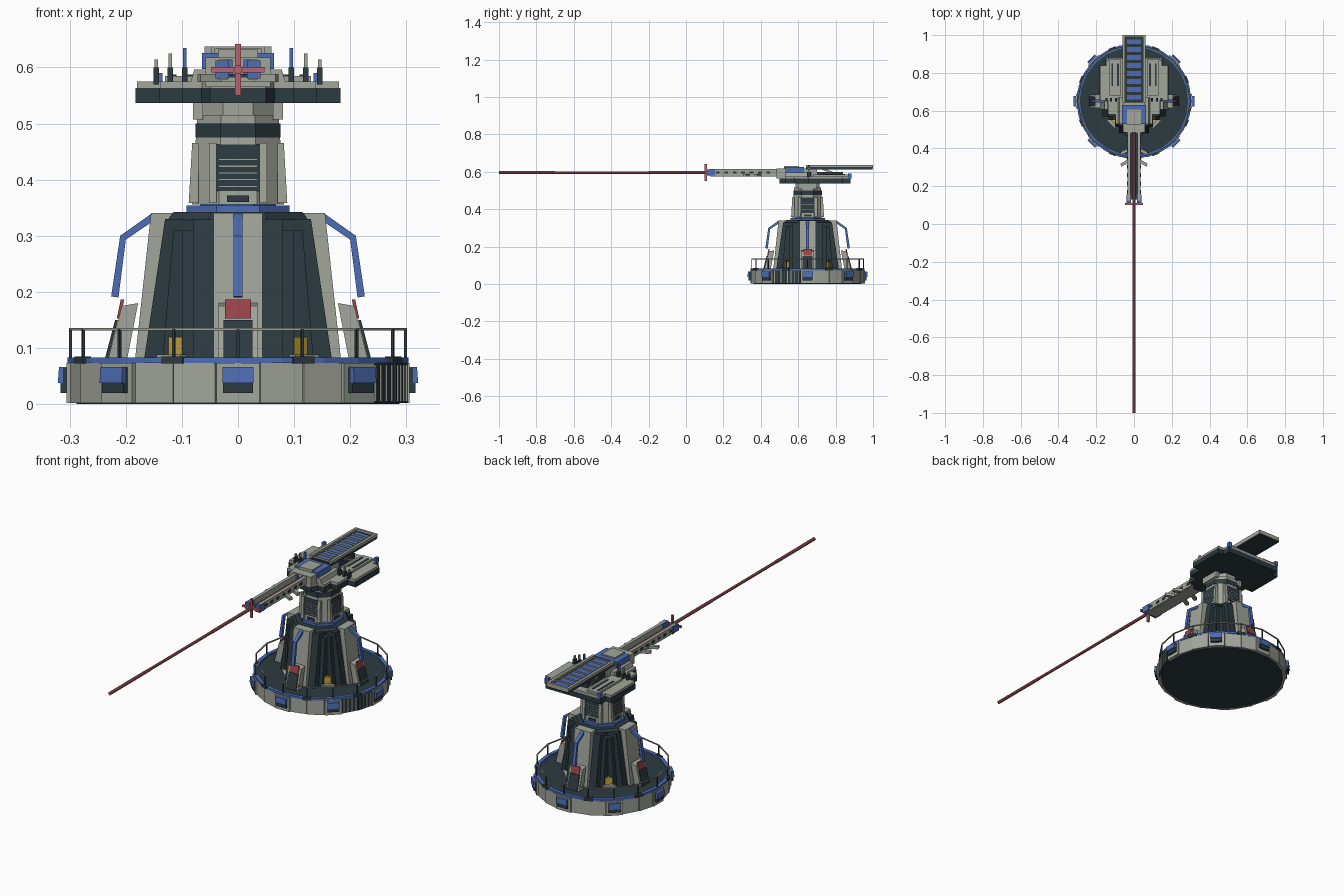
import bpy, bmesh, math
from mathutils import Matrix, Vector

CY = 0.65  # tower axis position in y


def material(name, col):
    m = bpy.data.materials.new(name)
    m.diffuse_color = (*col, 1)
    return m


GRAY = material("warm gray", (0.36, 0.38, 0.325))
DARK = material("dark slate", (0.026, 0.043, 0.052))
BLUE = material("blue", (0.075, 0.155, 0.47))
RED = material("brick red", (0.33, 0.055, 0.065))
ROSE = material("rose red", (0.50, 0.13, 0.16))
GOLD = material("gold", (0.60, 0.39, 0.045))


def make(name, bm, mat):
    bmesh.ops.recalc_face_normals(bm, faces=bm.faces)
    me = bpy.data.meshes.new(name)
    bm.to_mesh(me)
    bm.free()
    me.materials.append(mat)
    ob = bpy.data.objects.new(name, me)
    bpy.context.collection.objects.link(ob)
    return ob


def extrude(name, mat, pts, vec, mtx=Matrix()):
    """Closed outline of 3D points swept along vec."""
    bm = bmesh.new()
    f = bm.faces.new([bm.verts.new(p) for p in pts])
    res = bmesh.ops.extrude_face_region(bm, geom=[f])
    new = [v for v in res["geom"] if isinstance(v, bmesh.types.BMVert)]
    bmesh.ops.translate(bm, verts=new, vec=vec)
    bm.transform(mtx)
    return make(name, bm, mat)


def box(name, mat, x0, x1, y0, y1, z0, z1):
    pts = [(x0, y0, z0), (x1, y0, z0), (x1, y1, z0), (x0, y1, z0)]
    return extrude(name, mat, pts, Vector((0, 0, z1 - z0)))


def pair(name, mat, x0, x1, *rest):
    box(name + "_right", mat, x0, x1, *rest)
    box(name + "_left", mat, -x1, -x0, *rest)


def fin(name, mat, prof, w, deg, off=0):
    """(radius, z) outline, half width w, turned deg about the tower axis."""
    m = Matrix.Translation((0, CY, 0)) @ Matrix.Rotation(math.radians(deg), 4, 'Z')
    return extrude(name, mat, [(r, off - w, z) for r, z in prof], Vector((0, 2 * w, 0)), m)


def rect(r0, r1, z0, z1):
    return [(r0, z0), (r1, z0), (r1, z1), (r0, z1)]


def frustum(name, mat, r0, r1, z0, z1, n=8):
    bm = bmesh.new()
    k = 1 / math.cos(math.pi / n)
    bmesh.ops.create_cone(bm, cap_ends=True, segments=n, radius1=r0 * k, radius2=r1 * k, depth=z1 - z0,
                          matrix=Matrix.Translation((0, CY, (z0 + z1) / 2)) @ Matrix.Rotation(math.pi / n, 4, 'Z'))
    return make(name, bm, mat)


def ring(name, mat, r0, r1, z0, z1, n):
    bm = bmesh.new()
    loops = []
    for i in range(n):
        a = 2 * math.pi * i / n
        loops.append([bm.verts.new((r * math.cos(a), CY + r * math.sin(a), z)) for r, z in rect(r0, r1, z0, z1)])
    for i in range(n):
        p, q = loops[i], loops[(i + 1) % n]
        for j in range(4):
            k = (j + 1) % 4
            bm.faces.new((p[j], p[k], q[k], q[j]))
    return make(name, bm, mat)


def rod(name, mat, r, y0, y1, z, n=10):
    pts = [(r * math.cos(2 * math.pi * i / n), y0, z + r * math.sin(2 * math.pi * i / n)) for i in range(n)]
    return extrude(name, mat, pts, Vector((0, y1 - y0, 0)))


# --- round base, deck and lamps ---
frustum("base_drum", DARK, 0.288, 0.288, 0.0, 0.076, 24)
for i in range(24):
    r = 0.306 if i % 3 == 0 else (0.299 if i % 3 == 1 else 0.302)
    dark = i in (22, 23)
    fin("base_plank", DARK if dark else GRAY, rect(0.27, r, 0.002, 0.073), 0.0385, i * 15)
    if dark:
        for j in range(4):
            fin("vent_rib", GRAY, rect(r, r + 0.003, 0.005, 0.07), 0.002, i * 15, -0.03 + j * 0.02)
ring("deck_edge", BLUE, 0.287, 0.304, 0.073, 0.083, 24)
for i in range(8):
    fin("lamp_body", DARK, rect(0.29, 0.316, 0.02, 0.064), 0.027, i * 45)
    fin("lamp_glass", BLUE, [(0.312, 0.038), (0.321, 0.038), (0.319, 0.066), (0.295, 0.066), (0.295, 0.064), (0.312, 0.064)], 0.028, i * 45)
    fin("deck_clip", DARK, rect(0.292, 0.307, 0.072, 0.085), 0.02, i * 45 + 22.5)

# --- railing ---
ring("hand_rail", GRAY, 0.296, 0.301, 0.131, 0.136, 16)
for i in range(16):
    fin("rail_post", DARK, rect(0.296, 0.301, 0.08, 0.134), 0.0025, i * 22.5)

# --- tower: core, four legs with flanks, struts and consoles ---
frustum("tower_core", DARK, 0.115, 0.10, 0.07, 0.335)
frustum("tower_cap", DARK, 0.125, 0.115, 0.328, 0.342)
for k in range(4):
    a = k * 90
    fin("leg", GRAY, [(0.05, 0.075), (0.184, 0.075), (0.155, 0.341), (0.05, 0.341)], 0.044, a)
    fin("leg_flank", DARK, [(0.05, 0.075), (0.168, 0.075), (0.13, 0.33), (0.05, 0.33)], 0.08, a)
    fin("leg_outer_flank", DARK, [(0.05, 0.075), (0.135, 0.075), (0.115, 0.31), (0.05, 0.31)], 0.1, a)
    fin("strut", BLUE, [(0.15, 0.327), (0.2, 0.293), (0.213, 0.19), (0.226, 0.192), (0.21, 0.3), (0.152, 0.341)], 0.008, a)
    fin("console", GRAY, [(0.198, 0.078), (0.232, 0.078), (0.207, 0.175), (0.178, 0.18)], 0.035, a)
    fin("console_grille", DARK, [(0.232, 0.078), (0.238, 0.078), (0.219, 0.15), (0.214, 0.15)], 0.026, a)
    for j in range(5):
        z = 0.09 + j * 0.012
        r = 0.2355 - (z - 0.078) * 0.26
        fin("console_slat", GRAY, rect(r - 0.002, r + 0.0015, z, z + 0.002), 0.022, a)
    fin("console_screen", RED, [(0.209, 0.153), (0.216, 0.153), (0.209, 0.186), (0.203, 0.186)], 0.023, a)
    # crates in the corners between legs
    d = a + 45
    fin("crate_pad", GRAY, rect(0.11, 0.175, 0.074, 0.088), 0.03, d)
    fin("crate", GOLD, rect(0.125, 0.158, 0.086, 0.12), 0.017, d)
    fin("crate_back", GRAY, rect(0.11, 0.126, 0.08, 0.148), 0.012, d)

# --- collar and upper column ---
frustum("collar_lower", BLUE, 0.092, 0.092, 0.34, 0.354)
frustum("collar_upper", BLUE, 0.068, 0.068, 0.35, 0.361)
frustum("column", GRAY, 0.082, 0.075, 0.356, 0.476)
for k in range(4):
    a = k * 90
    m = lambda z: 0.082 - (z - 0.356) * 0.058
    for s in (-1, 1):
        fin("column_rib", GRAY, [(0.07, 0.358), (m(0.358) + 0.006, 0.358), (m(0.465) + 0.006, 0.465), (0.07, 0.465)], 0.007, a, s * 0.045)
    fin("column_grille", DARK, [(0.07, 0.38), (m(0.38) + 0.002, 0.38), (m(0.463) + 0.002, 0.463), (0.07, 0.463)], 0.038, a)
    for j in range(5):
        z = 0.387 + j * 0.012
        fin("column_slat", GRAY, rect(0.07, m(z) + 0.003, z, z + 0.002), 0.034, a)
    fin("column_vent", DARK, rect(0.07, 0.085, 0.36, 0.372), 0.02, a)
frustum("neck_band", DARK, 0.076, 0.076, 0.475, 0.5)
frustum("neck", GRAY, 0.073, 0.073, 0.499, 0.515)
frustum("neck_core", GRAY, 0.065, 0.065, 0.514, 0.54)
pair("neck_bracket", GRAY, 0.062, 0.08, 0.6, 0.7, 0.507, 0.545)

# --- head platform with stepped wings ---
half = [(0.05, 0.5), (0.065, 0.53), (0.1, 0.53), (0.1, 0.58), (0.14, 0.58), (0.14, 0.655),
        (0.183, 0.655), (0.183, 0.84), (0.15, 0.84), (0.15, 0.88), (0.06, 0.88)]
plan = half + [(-x, y) for x, y in reversed(half)]
extrude("platform_under", DARK, [(x, y, 0.537) for x, y in plan], Vector((0, 0, 0.026)))
extrude("platform_top", GRAY, [(x * 0.985, y, 0.563) for x, y in plan], Vector((0, 0, 0.012)))
pair("wing_block", GRAY, 0.07, 0.13, 0.68, 0.87, 0.57, 0.585)
for x in (0.085, 0.115):
    pair("wing_slot", DARK, x - 0.005, x + 0.005, 0.73, 0.85, 0.58, 0.587)
pair("wing_light", BLUE, 0.135, 0.15, 0.865, 0.884, 0.565, 0.59)
for x, z, mat in ((0.095, 0.635, BLUE), (0.121, 0.625, GRAY), (0.146, 0.614, GRAY)):
    pair("antenna", mat, x - 0.003, x + 0.003, 0.652, 0.664, 0.57, z)
    pair("antenna_foot", DARK, x - 0.005, x + 0.005, 0.648, 0.668, 0.57, 0.6)

# --- turret housing ---
box("turret_body", GRAY, -0.058, 0.058, 0.485, 0.7, 0.565, 0.618)
extrude("turret_shoulder", GRAY, [(-0.085, 0.53, 0.572), (0.085, 0.53, 0.572), (0.078, 0.53, 0.596), (-0.078, 0.53, 0.596)], Vector((0, 0.14, 0)))
box("turret_hood", BLUE, -0.064, 0.064, 0.53, 0.63, 0.597, 0.626)
box("turret_hatch", GRAY, -0.036, 0.036, 0.525, 0.605, 0.61, 0.632)
pair("turret_window", BLUE, 0.01, 0.034, 0.478, 0.49, 0.58, 0.614)
box("turret_rear", DARK, -0.05, 0.05, 0.68, 0.84, 0.57, 0.6)

# --- rear panel with cells ---
box("panel_tray", DARK, -0.06, 0.06, 0.642, 0.998, 0.613, 0.626)
pair("panel_rail", GRAY, 0.047, 0.06, 0.642, 1.0, 0.62, 0.637)
box("panel_end", GRAY, -0.06, 0.06, 0.99, 1.0, 0.618, 0.637)
for i in range(8):
    y = 0.652 + i * 0.042
    box("panel_cell", BLUE, -0.037, 0.037, y + 0.006, y + 0.032, 0.62, 0.63)
    box("panel_rung", GRAY, -0.042, 0.042, y - 0.003, y + 0.002, 0.62, 0.634)
for s in (-1, 1):
    extrude("panel_brace", GRAY, [(s * 0.045 - 0.005, 0.72, 0.615), (s * 0.045 - 0.005, 0.75, 0.615),
            (s * 0.045 - 0.005, 0.84, 0.575), (s * 0.045 - 0.005, 0.81, 0.575)], Vector((0.01, 0, 0)))

# --- gun rails ---
pair("gun_rail", GRAY, 0.019, 0.035, 0.125, 0.49, 0.578, 0.614)
box("gun_floor", GRAY, -0.03, 0.03, 0.13, 0.49, 0.574, 0.582)
box("gun_channel", DARK, -0.019, 0.019, 0.13, 0.49, 0.581, 0.588)
for i in range(7):
    pair("gun_notch", DARK, 0.034, 0.037, 0.16 + i * 0.045, 0.18 + i * 0.045, 0.59, 0.602)
pair("gun_tip", BLUE, 0.016, 0.04, 0.112, 0.155, 0.58, 0.612)
for s in (-1, 1):
    for y in (0.32, 0.38):
        extrude("gun_side_arm", GRAY, [(s * 0.025, y + 0.025, 0.574), (s * 0.072, y, 0.574),
                (s * 0.067, y - 0.016, 0.574), (s * 0.025, y + 0.006, 0.574)], Vector((0, 0, 0.014)))

# --- long rod and cross guard ---
rod("rod_inner", ROSE, 0.007, -0.7, 0.49, 0.596)
rod("rod_tip", ROSE, 0.008, -1.0, -0.7, 0.596)
rod("rod_sleeve", ROSE, 0.008, -0.2, 0.12, 0.596)
box("guard_upright", ROSE, -0.005, 0.005, 0.1, 0.111, 0.55, 0.642)
box("guard_bar", ROSE, -0.047, 0.047, 0.1, 0.111, 0.591, 0.601)
